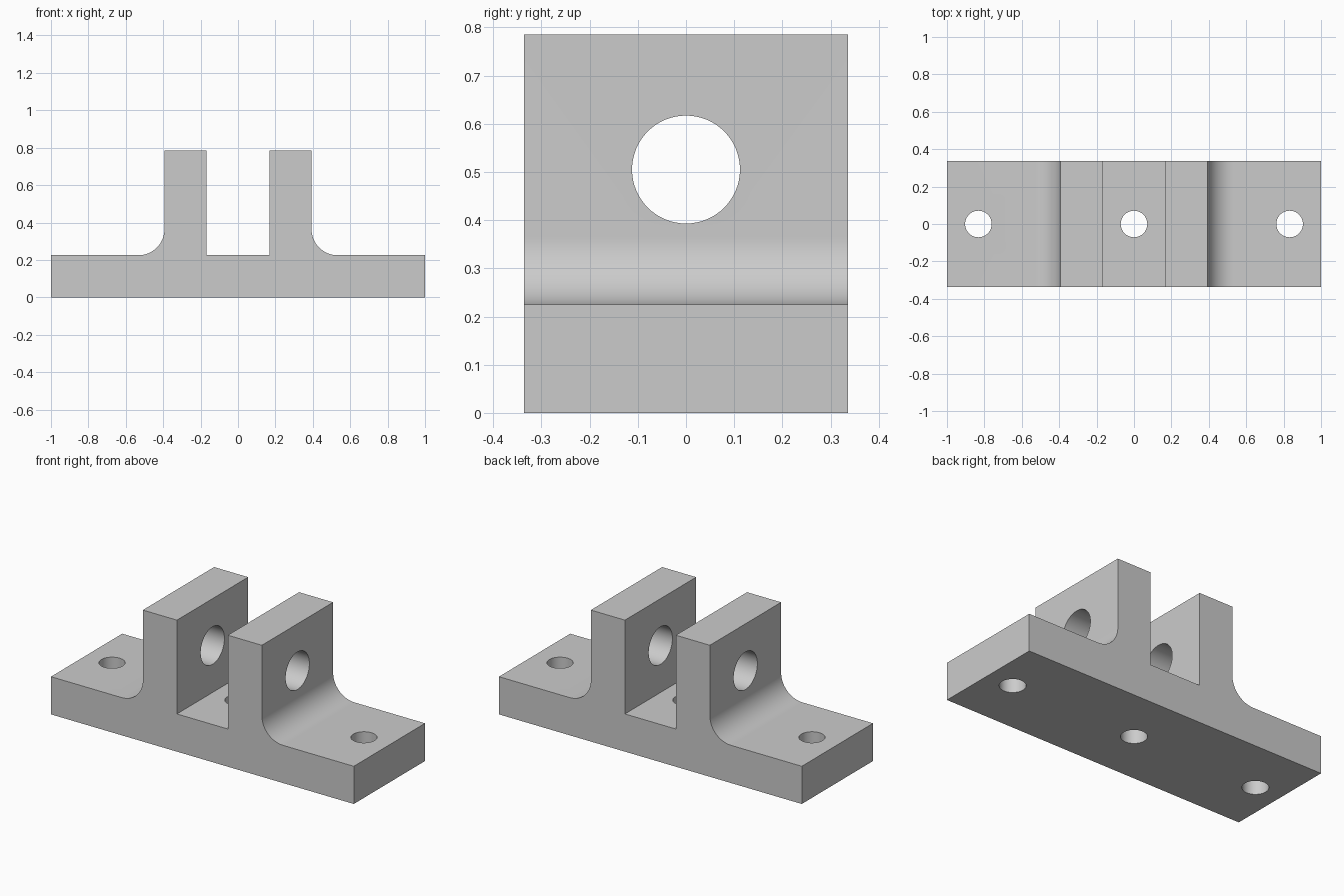
import bpy
import bmesh
from math import pi, sin, cos, radians
from mathutils import Matrix

cube = bpy.data.objects.get("Cube")
if cube:
    bpy.data.objects.remove(cube, do_unlink=True)

HALF_LENGTH, HALF_WIDTH = 1.0, 0.336
BASE_TOP, LUG_TOP = 0.225, 0.785
LUG_IN, LUG_OUT, FILLET = 0.168, 0.393, 0.14
BORE_Z, BORE_R = 0.505, 0.112
BOLT_X, BOLT_R = 0.832, 0.071

grey = bpy.data.materials.new("light_grey")
grey.use_nodes = True
grey.diffuse_color = (0.6, 0.6, 0.6, 1)
grey.node_tree.nodes["Principled BSDF"].inputs["Base Color"].default_value = grey.diffuse_color


def make_object(name, bm):
    bmesh.ops.recalc_face_normals(bm, faces=bm.faces)
    mesh = bpy.data.meshes.new(name)
    bm.to_mesh(mesh)
    bm.free()
    mesh.materials.append(grey)
    obj = bpy.data.objects.new(name, mesh)
    bpy.context.collection.objects.link(obj)
    return obj


# Bracket body: half profile with filleted lug, mirrored and extruded in depth
right = [(LUG_IN, BASE_TOP), (LUG_IN, LUG_TOP), (LUG_OUT, LUG_TOP)]
for i in range(25):
    a = pi + i / 24 * pi / 2
    right.append((LUG_OUT + FILLET + FILLET * cos(a), BASE_TOP + FILLET + FILLET * sin(a)))
right += [(HALF_LENGTH, BASE_TOP), (HALF_LENGTH, 0)]
profile = right + [(-x, z) for x, z in reversed(right)]

bm = bmesh.new()
face = bm.faces.new([bm.verts.new((x, -HALF_WIDTH, z)) for x, z in profile])
extruded = bmesh.ops.extrude_face_region(bm, geom=[face])["geom"]
moved = [v for v in extruded if isinstance(v, bmesh.types.BMVert)]
bmesh.ops.translate(bm, verts=moved, vec=(0, 2 * HALF_WIDTH, 0))
body = make_object("clevis_bracket", bm)


def drill(name, radius, depth, matrix):
    """Cut a round hole through the body."""
    bm = bmesh.new()
    bmesh.ops.create_cone(bm, cap_ends=True, segments=64, radius1=radius,
                          radius2=radius, depth=depth, matrix=matrix)
    cutter = make_object(name, bm)
    cutter.hide_render = True
    mod = body.modifiers.new(name, "BOOLEAN")
    mod.operation = "DIFFERENCE"
    mod.solver = "EXACT"
    mod.object = cutter
    bpy.context.view_layer.objects.active = body
    bpy.ops.object.modifier_apply(modifier=name)
    bpy.data.objects.remove(cutter, do_unlink=True)


# Bolt holes in the base and the pin bore through both lugs
for name, x in (("left_bolt_hole", BOLT_X), ("centre_bolt_hole", 0), ("right_bolt_hole", -BOLT_X)):
    drill(name, BOLT_R, 1, Matrix.Translation((x, 0, 0)))
drill("pin_bore", BORE_R, 1.5, Matrix.Translation((0, 0, BORE_Z)) @ Matrix.Rotation(pi / 2, 4, "Y"))

# Smooth bores and fillets, crisp edges elsewhere
bpy.ops.object.select_all(action="DESELECT")
body.select_set(True)
bpy.context.view_layer.objects.active = body
bpy.ops.object.shade_smooth_by_angle(angle=radians(30))
